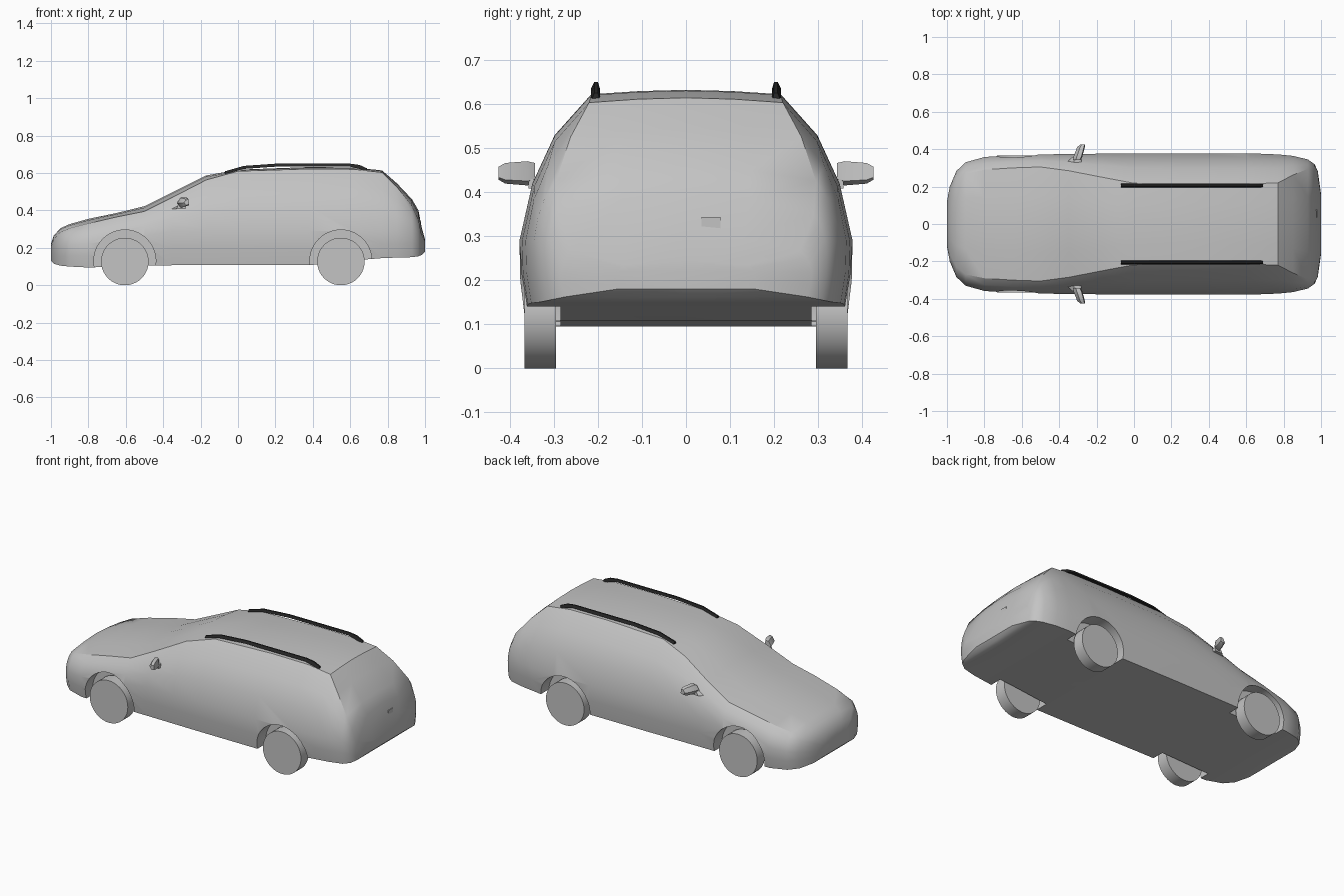
import bpy
import bmesh
import math
from mathutils import Vector

old = bpy.data.objects.get("Cube")
if old:
    bpy.data.objects.remove(old, do_unlink=True)


def make_material(name, value):
    mat = bpy.data.materials.new(name)
    mat.use_nodes = True
    colour = (value, value, value, 1)
    mat.diffuse_color = colour
    mat.node_tree.nodes["Principled BSDF"].inputs["Base Color"].default_value = colour
    return mat


GREY = make_material("light grey", 0.55)
BLACK = make_material("black", 0.02)


def finish(bm, name, mat, angle=None):
    bmesh.ops.recalc_face_normals(bm, faces=bm.faces)
    mesh = bpy.data.meshes.new(name)
    bm.to_mesh(mesh)
    bm.free()
    mesh.materials.append(mat)
    obj = bpy.data.objects.new(name, mesh)
    bpy.context.collection.objects.link(obj)
    if angle:
        smooth(obj, angle)
    return obj


def activate(obj):
    bpy.ops.object.select_all(action="DESELECT")
    obj.select_set(True)
    bpy.context.view_layer.objects.active = obj


def smooth(obj, angle):
    activate(obj)
    bpy.ops.object.shade_smooth_by_angle(angle=math.radians(angle))


def loft(name, rings, mat, angle=None):
    """Skin closed rings of equal length and cap both ends."""
    bm = bmesh.new()
    loops = [[bm.verts.new(p) for p in ring] for ring in rings]
    n = len(loops[0])
    for a, b in zip(loops, loops[1:]):
        for i in range(n):
            j = (i + 1) % n
            bm.faces.new((a[i], a[j], b[j], b[i]))
    bm.faces.new(loops[0])
    bm.faces.new(loops[-1])
    return finish(bm, name, mat, angle)


def cylinder(name, x, y0, y1, z, radius, sides, angle=None):
    rings = []
    for y in (y0, y1):
        turns = [2 * math.pi * i / sides for i in range(sides)]
        rings.append([(x + radius * math.cos(t), y, z + radius * math.sin(t)) for t in turns])
    return loft(name, rings, GREY, angle)


def body_ring(x, bottom, width, roof_width, roof_edge, top):
    """Cross-section of the body from floor centre round to roof centre, mirrored."""
    belt = min(0.29, bottom + 0.55 * (roof_edge - bottom))

    def side(in_part, up_part):
        return (width + (roof_width - width) * in_part, belt + (roof_edge - belt) * up_part)

    half = [(width * 0.965, bottom), (width * 0.995, (bottom + belt) / 2), (width, belt),
            side(0.18, 0.39), side(0.49, 0.72), (roof_width, roof_edge),
            (roof_width / 2, roof_edge + 0.7 * (top - roof_edge))]
    right = [(x, -y, z) for y, z in reversed(half)]
    return [(x, 0, bottom)] + [(x, y, z) for y, z in half] + [(x, 0, top)] + right


# Body: x, floor height, half width, roof half width, roof edge height, top height
STATIONS = [
    (-1.0, 0.13, 0.12, 0.09, 0.2, 0.22),
    (-0.985, 0.115, 0.2, 0.16, 0.245, 0.265),
    (-0.95, 0.105, 0.283, 0.23, 0.285, 0.305),
    (-0.9, 0.1, 0.33, 0.27, 0.305, 0.327),
    (-0.8, 0.095, 0.358, 0.29, 0.33, 0.355),
    (-0.65, 0.1, 0.368, 0.3, 0.365, 0.386),
    (-0.5, 0.106, 0.372, 0.305, 0.395, 0.423),
    (-0.35, 0.107, 0.374, 0.285, 0.47, 0.498),
    (-0.17, 0.107, 0.376, 0.25, 0.563, 0.587),
    (0, 0.107, 0.378, 0.218, 0.61, 0.618),
    (0.38, 0.107, 0.378, 0.215, 0.622, 0.632),
    (0.62, 0.133, 0.378, 0.215, 0.62, 0.63),
    (0.77, 0.145, 0.372, 0.22, 0.603, 0.614),
    (0.85, 0.148, 0.364, 0.262, 0.525, 0.545),
    (0.93, 0.15, 0.345, 0.295, 0.425, 0.46),
    (0.965, 0.155, 0.32, 0.29, 0.35, 0.4),
    (0.982, 0.162, 0.285, 0.26, 0.265, 0.31),
    (1.0, 0.18, 0.16, 0.14, 0.235, 0.245),
]
body = loft("body", [body_ring(*s) for s in STATIONS], GREY)

# Wheel arches cut from the body, and wheels set in them
AXLES = {"front": -0.605, "rear": 0.55}
SIDES = {"left": 1, "right": -1}
# the front faces -y, so the side toward +y is called far and toward -y near
SIDES = {"far": 1, "near": -1}
for axle, x in AXLES.items():
    for side, s in SIDES.items():
        cutter = cylinder("arch_cutter", x, s * 0.285, s * 0.5, 0.13, 0.166, 40)
        cutter.hide_render = True
        mod = body.modifiers.new("arch", "BOOLEAN")
        mod.operation = "DIFFERENCE"
        mod.solver = "EXACT"
        mod.object = cutter
        activate(body)
        bpy.ops.object.modifier_apply(modifier=mod.name)
        bpy.data.objects.remove(cutter, do_unlink=True)
        cylinder(f"{axle}_{side}_wheel", x, s * 0.295, s * 0.367, 0.127, 0.127, 40, 35)
smooth(body, 32)

# Roof rails: x, underside height, crest height
RAIL = [(-0.07, 0.595, 0.609), (0.03, 0.622, 0.638), (0.2, 0.634, 0.65),
        (0.6, 0.634, 0.65), (0.65, 0.622, 0.643), (0.69, 0.605, 0.625)]
for side, s in SIDES.items():
    rings = [[(x, s * 0.195, low), (x, s * 0.216, low), (x, s * 0.208, high), (x, s * 0.2, high)]
             for x, low, high in RAIL]
    loft(f"{side}_roof_rail", rings, BLACK, 30)

# Door mirrors: a tapering shell on a short stalk
SHELL = [(-0.318, 0.44), (-0.3, 0.468), (-0.275, 0.47), (-0.27, 0.425), (-0.3, 0.415)]
for side, s in SIDES.items():
    centre = Vector((-0.292, 0.443))
    rings = []
    for y, scale, shift in ((0.343, 0.85, -0.012), (0.36, 1, -0.006), (0.41, 0.85, 0.01), (0.425, 0.55, 0.018)):
        points = [centre + (Vector(p) - centre) * scale for p in SHELL]
        rings.append([(p.x + shift, s * y, p.y) for p in points])
    loft(f"{side}_mirror", rings, GREY, 40)
    stalk = [[(x, s * y, z) for x, z in ((-0.37 + k, 0.408), (-0.28, 0.408), (-0.28, 0.43), (-0.32, 0.43))]
             for y, k in ((0.32, 0), (0.358, 0.04))]
    loft(f"{side}_mirror_stalk", stalk, GREY)

# Tailgate: thin handle plate and lower seam strip
handle = [[(x, y, z) for y, z in ((0.035, 0.298), (0.078, 0.298), (0.078, 0.343), (0.035, 0.343))]
          for x in (0.97, 0.979)]
loft("tailgate_handle", handle, GREY)
